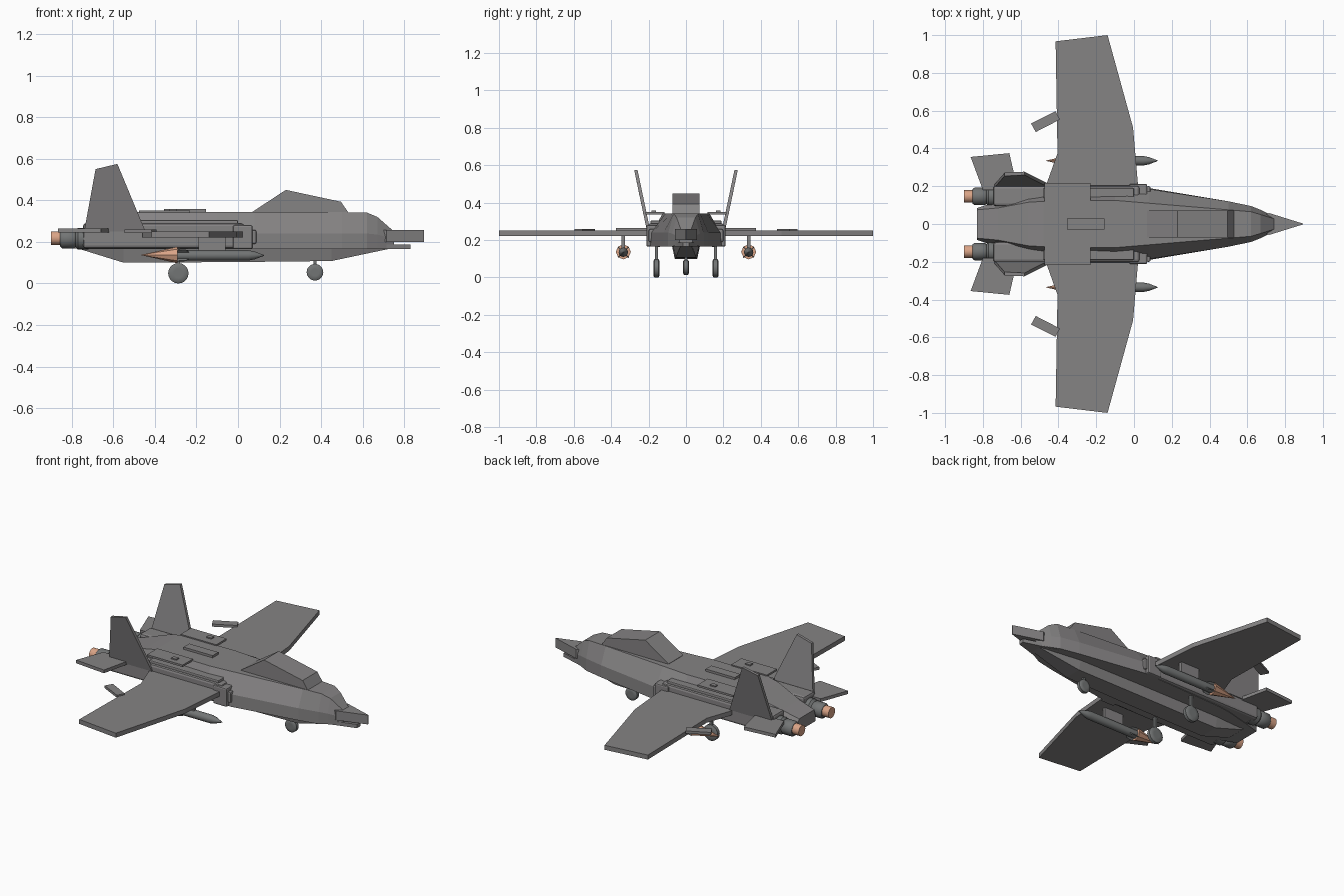
import bpy, bmesh, math
from mathutils import Vector


def material(name, rgb):
    m = bpy.data.materials.new(name)
    m.diffuse_color = (*rgb, 1)
    return m


GREY = material("hull grey", (0.235, 0.228, 0.23))
DARK = material("gunmetal", (0.17, 0.178, 0.178))
COPPER = material("copper", (0.70, 0.37, 0.24))


def finish(name, bm, mat, bevel=0):
    bmesh.ops.recalc_face_normals(bm, faces=bm.faces)
    me = bpy.data.meshes.new(name)
    bm.to_mesh(me)
    bm.free()
    me.materials.append(mat)
    ob = bpy.data.objects.new(name, me)
    bpy.context.collection.objects.link(ob)
    if bevel:
        mod = ob.modifiers.new("soft_edges", 'BEVEL')
        mod.width, mod.segments = bevel, 2
    return ob


def loft(name, rings, mat=GREY, bevel=0):
    """Skin matching rings of points and cap both ends."""
    bm = bmesh.new()
    vs = [[bm.verts.new(p) for p in r] for r in rings]
    n = len(vs[0])
    for a, b in zip(vs, vs[1:]):
        for i in range(n):
            bm.faces.new((a[i], a[(i + 1) % n], b[(i + 1) % n], b[i]))
    bm.faces.new(vs[0])
    bm.faces.new(vs[-1])
    return finish(name, bm, mat, bevel)


def slab(name, pts, lo, hi, mat=GREY, bevel=0):
    """Plan outline (x, y) between two heights."""
    return loft(name, [[(x, y, z) for x, y in pts] for z in (lo, hi)], mat, bevel)


def side(name, pts, lo, hi, mat=GREY, bevel=0):
    """Side outline (x, z) between two y values."""
    return loft(name, [[(x, y, z) for x, z in pts] for y in (lo, hi)], mat, bevel)


def box(name, x0, x1, y0, y1, z0, z1, mat=GREY, bevel=0):
    return slab(name, [(x0, y0), (x1, y0), (x1, y1), (x0, y1)], z0, z1, mat, bevel)


def turned(name, prof, y, z, mat=DARK, n=16):
    """Round body along x from (x, radius) stations."""
    ob = loft(name, [[(x, y + r * math.cos(i * math.tau / n), z + r * math.sin(i * math.tau / n))
                      for i in range(n)] for x, r in prof], mat)
    smooth(ob)
    return ob


def smooth(ob):
    bpy.ops.object.select_all(action='DESELECT')
    ob.select_set(True)
    bpy.context.view_layer.objects.active = ob
    bpy.ops.object.shade_smooth_by_angle(angle=math.radians(40))


def wheel(name, x, y, z, r, w):
    n = 20
    rings = [[(x + q * math.cos(i * math.tau / n), y + dy, z + q * math.sin(i * math.tau / n))
              for i in range(n)]
             for dy, q in ((-w, r * .45), (-w, r * .8), (-w * .6, r), (w * .6, r), (w, r * .8), (w, r * .45))]
    smooth(loft(name, rings, DARK))


# Fuselage stations: x, bottom z, mid z, top z, bottom / mid / top half width
stations = [
    (-0.83, 0.17, 0.21, 0.245, 0.085, 0.085, 0.075),
    (-0.72, 0.165, 0.23, 0.275, 0.12, 0.12, 0.085),
    (-0.56, 0.165, 0.24, 0.325, 0.16, 0.155, 0.115),
    (-0.48, 0.165, 0.24, 0.343, 0.17, 0.165, 0.12),
    (-0.10, 0.165, 0.24, 0.343, 0.185, 0.18, 0.125),
    (0.08, 0.165, 0.24, 0.343, 0.19, 0.185, 0.11),
    (0.50, 0.165, 0.24, 0.343, 0.12, 0.12, 0.075),
    (0.62, 0.165, 0.24, 0.341, 0.095, 0.095, 0.065),
    (0.67, 0.167, 0.235, 0.32, 0.07, 0.075, 0.05),
    (0.75, 0.17, 0.215, 0.25, 0.035, 0.035, 0.025)]
loft("fuselage", [[(x, -b, zb), (x, -m, zm), (x, -t, zt), (x, t, zt), (x, m, zm), (x, b, zb)]
                  for x, zb, zm, zt, b, m, t in stations])

# Belly keel
loft("belly_keel", [[(x, -t, 0.17), (x, -b, z), (x, b, z), (x, t, 0.17)] for x, z, b, t in (
    (-0.75, 0.162, 0.06, 0.07), (-0.55, 0.1, 0.06, 0.075), (0.0, 0.103, 0.06, 0.075),
    (0.45, 0.108, 0.055, 0.07), (0.72, 0.165, 0.03, 0.035))])

# Nose wedge and chin plate
slab("nose", [(0.685, -0.045), (0.715, -0.058), (0.895, -0.002), (0.895, 0.002), (0.715, 0.058), (0.685, 0.045)],
     0.2, 0.258)
slab("chin_plate", [(0.6, -0.085), (0.83, -0.016), (0.83, 0.016), (0.6, 0.085)], 0.165, 0.188)

# Canopy and spine hatch
side("canopy", [(0.07, 0.335), (0.07, 0.345), (0.23, 0.45), (0.495, 0.393), (0.535, 0.335)], -0.072, 0.072)
box("spine_hatch", -0.355, -0.155, -0.028, 0.028, 0.335, 0.357)

# Nose gear
wheel("nose_wheel", 0.37, 0, 0.054, 0.04, 0.016)
box("nose_strut", 0.362, 0.378, -0.008, 0.008, 0.05, 0.13, DARK)

for s, tag in ((-1, "right"), (1, "left")):
    def mir(pts):
        return [(x, s * y) for x, y in pts]

    # Wing, flap and tailplane
    slab(tag + "_wing", mir([(0.03, 0.15), (0.02, 0.22), (-0.005, 0.51), (-0.14, 1.0), (-0.415, 0.967),
                             (-0.405, 0.375), (-0.46, 0.22), (-0.46, 0.15)]), 0.222, 0.25)
    slab(tag + "_flap", mir([(-0.545, 0.532), (-0.415, 0.597), (-0.392, 0.553), (-0.52, 0.487)]), 0.243, 0.259)
    slab(tag + "_tailplane", mir([(-0.865, 0.355), (-0.66, 0.375), (-0.615, 0.18), (-0.80, 0.18)]), 0.245, 0.265)

    # Canted tail fin
    fin = [(-0.74, 0.2, 0.25), (-0.685, 0.263, 0.55), (-0.58, 0.268, 0.575), (-0.445, 0.2, 0.25)]
    loft(tag + "_tail_fin", [[(x, s * (y + d), z) for x, y, z in fin] for d in (-0.009, 0.009)])

    # Engine nacelle, intake and cover plates
    box(tag + "_nacelle", -0.745, 0.03, s * 0.095, s * 0.203, 0.168, 0.29, GREY, 0.014)
    box(tag + "_nacelle_rail", -0.48, 0.0, s * 0.12, s * 0.19, 0.28, 0.305, GREY, 0.006)
    box(tag + "_intake", -0.025, 0.07, s * 0.14, s * 0.212, 0.165, 0.28, GREY, 0.008)
    box(tag + "_intake_lip", 0.065, 0.088, s * 0.148, s * 0.2, 0.19, 0.258, GREY, 0.008)
    box(tag + "_cover_plate", -0.475, -0.23, s * 0.115, s * 0.216, 0.338, 0.35)
    box(tag + "_cover_latch", -0.33, -0.295, s * 0.16, s * 0.185, 0.348, 0.357)

    # Engine nozzle and exhaust
    turned(tag + "_nozzle", [(-0.72, 0.052), (-0.77, 0.052), (-0.782, 0.04), (-0.79, 0.046), (-0.845, 0.046),
                             (-0.855, 0.038)], s * 0.146, 0.215)
    turned(tag + "_exhaust", [(-0.83, 0.033), (-0.9, 0.033)], s * 0.146, 0.218, COPPER)

    # Underwing missile with pylon and tail flame
    turned(tag + "_missile", [(-0.31, 0.025), (0.05, 0.025), (0.08, 0.019), (0.125, 0.002)], s * 0.335, 0.135)
    turned(tag + "_missile_tail", [(-0.465, 0.001), (-0.29, 0.04)], s * 0.335, 0.137, COPPER, 8)
    for k in range(4):
        a = math.radians(45 + 90 * k)
        c, t = Vector((0, math.cos(a), math.sin(a))), Vector((0, -math.sin(a), math.cos(a))) * 0.003
        o = Vector((0, s * 0.335, 0.135))
        loft(f"{tag}_missile_fin_{k + 1}", [[o + Vector((x, 0, 0)) + c * r + e for x, r in
                                            ((-0.29, 0.01), (-0.29, 0.04), (-0.25, 0.036), (-0.22, 0.01))]
                                           for e in (-t, t)], DARK)
    box(tag + "_pylon", -0.19, -0.06, s * 0.325, s * 0.345, 0.15, 0.23)

    # Main gear
    wheel(tag + "_main_wheel", -0.287, s * 0.158, 0.049, 0.049, 0.017)
    box(tag + "_main_strut", -0.295, -0.279, s * 0.15, s * 0.166, 0.05, 0.18, DARK)
